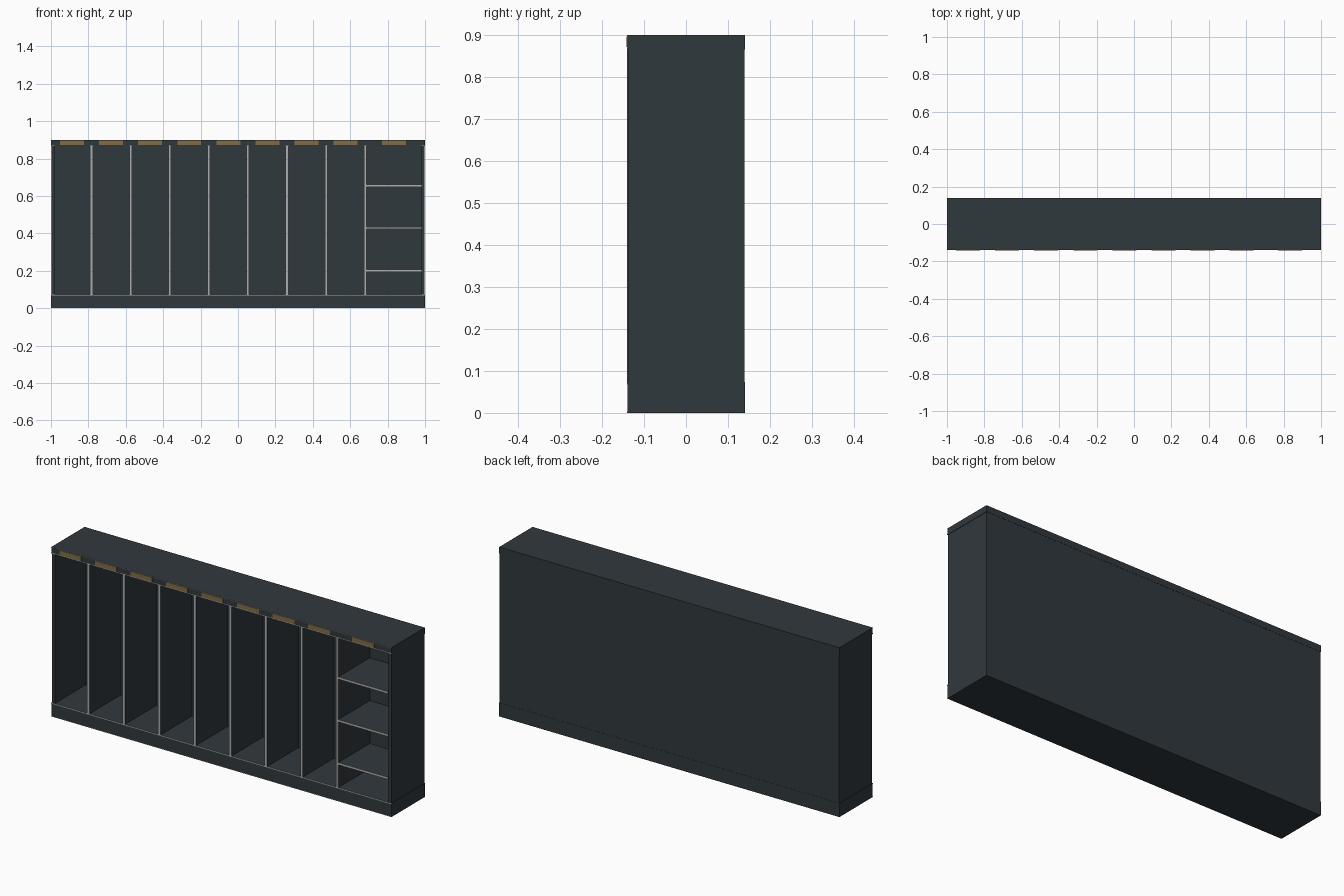
import bpy

old = bpy.data.objects.get("Cube")
if old:
    bpy.data.objects.remove(old, do_unlink=True)


def material(name, rgb):
    m = bpy.data.materials.new(name)
    m.use_nodes = True
    colour = (*rgb, 1)
    m.diffuse_color = colour
    bsdf = next(n for n in m.node_tree.nodes if n.type == 'BSDF_PRINCIPLED')
    bsdf.inputs["Base Color"].default_value = colour
    return m


SLATE = material("slate_paint", (0.030, 0.040, 0.047))
EDGE = material("pale_grey_edging", (0.42, 0.42, 0.42))
BRASS = material("aged_brass", (0.22, 0.15, 0.065))


def box(name, x, y, z, mat):
    """Box from (min, max) pairs on each axis."""
    spans = (x, y, z)
    bpy.ops.mesh.primitive_cube_add(size=1, location=[(a + b) / 2 for a, b in spans])
    ob = bpy.context.object
    ob.name = name
    ob.scale = [b - a for a, b in spans]
    bpy.ops.object.transform_apply(location=False, rotation=False, scale=True)
    ob.data.materials.append(mat)
    return ob


FRONT, BACK = -0.139, 0.14
BASE, HEAD, TOP = 0.073, 0.866, 0.9
SIDE, BOARD = 0.02, 0.014
INNER_BACK = BACK - 0.015
EDGING = (FRONT - 0.001, FRONT)

# Carcass
box("plinth", (-1, 1), (FRONT, BACK), (0, BASE), SLATE)
box("top_slab", (-1, 1), (FRONT, BACK), (HEAD, TOP), SLATE)
box("back_panel", (-0.998, 0.998), (INNER_BACK, BACK - 0.001), (BASE, HEAD), SLATE)
for name, s in (("left_side", 1), ("right_side", -1)):
    x = sorted((s * 0.998, s * (1 - SIDE)))
    box(name, x, (FRONT + 0.001, INNER_BACK), (BASE, HEAD), SLATE)

# Horizontal edging on the front
for name, z, h in (("plinth_bottom_edging", 0, 0.003),
                   ("plinth_top_edging", BASE - 0.005, 0.005),
                   ("header_bottom_edging", HEAD, 0.005),
                   ("header_top_edging", TOP - 0.002, 0.002)):
    box(name, (-1, 1), EDGING, (z, z + h), EDGE)

# Upright dividers with pale front edges
dividers = [-0.783 + i * 0.209 for i in range(8)]
for i, c in enumerate(dividers):
    x = (c - BOARD / 2, c + BOARD / 2)
    box(f"divider_{i + 1}", x, (FRONT, INNER_BACK), (BASE, HEAD), SLATE)
    box(f"divider_edging_{i + 1}", x, EDGING, (BASE, HEAD), EDGE)

# Shelves in the end bay
shelf_x = (dividers[-1] + BOARD / 2, 1 - SIDE)
for i, c in enumerate((0.2, 0.428, 0.655)):
    z = (c - 0.006, c + 0.006)
    box(f"shelf_{i + 1}", shelf_x, (FRONT, INNER_BACK), z, SLATE)
    box(f"shelf_edging_{i + 1}", shelf_x, EDGING, z, EDGE)

# Brass label plate above each bay
bounds = [-1 + SIDE / 2] + dividers + [1 - SIDE / 2]
for i, (a, b) in enumerate(zip(bounds, bounds[1:])):
    c = (a + b) / 2
    box(f"label_plate_{i + 1}", (c - 0.064, c + 0.064), (FRONT - 0.003, FRONT),
        (0.872, 0.897), BRASS)
